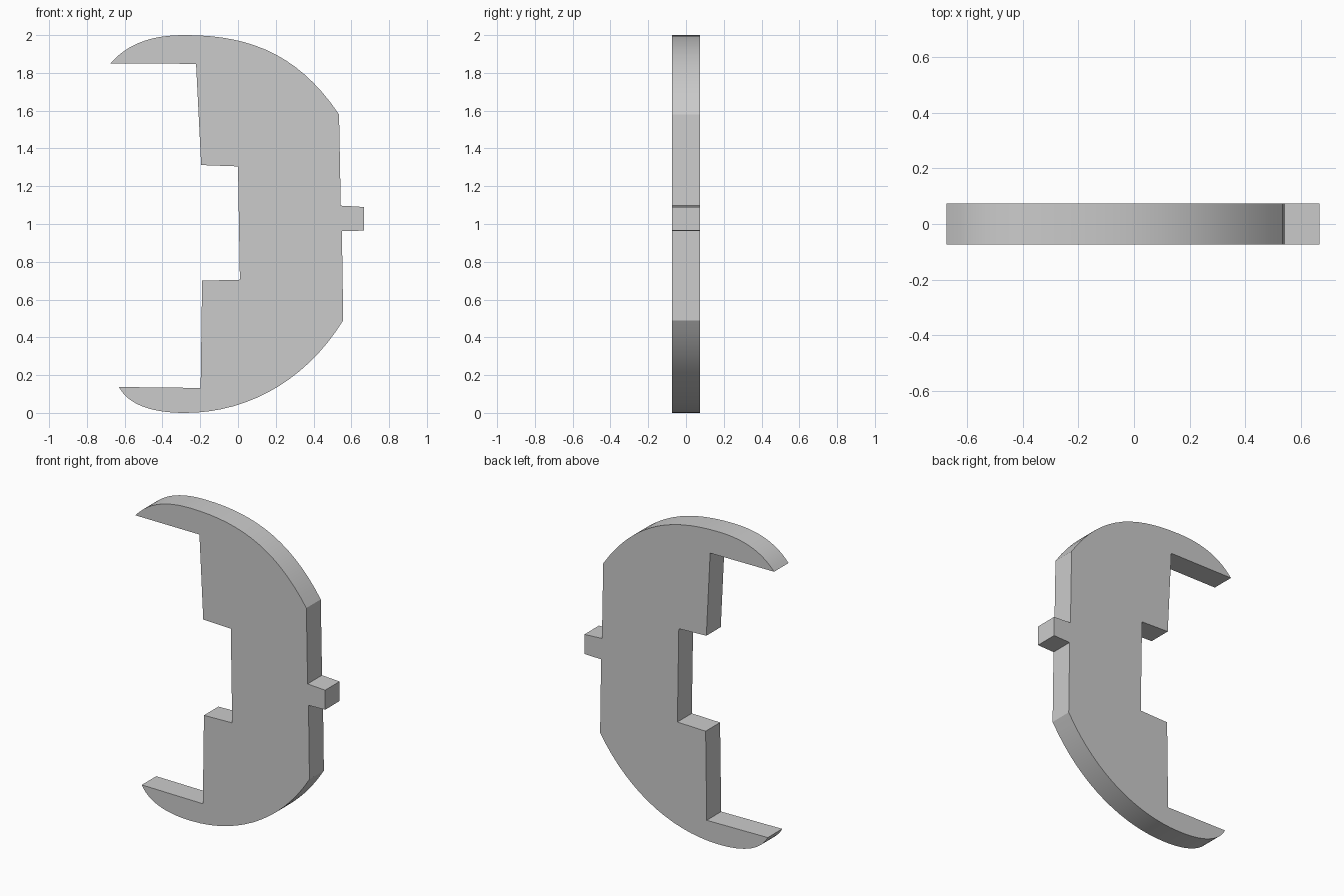
import bpy
import bmesh
import math
from mathutils import Vector
from mathutils.geometry import interpolate_bezier

HALF_DEPTH = 0.073
STEPS = 16

cube = bpy.data.objects.get("Cube")
if cube:
    bpy.data.objects.remove(cube, do_unlink=True)


def flat_material(name, color):
    mat = bpy.data.materials.new(name)
    mat.use_nodes = True
    mat.diffuse_color = color
    mat.node_tree.nodes["Principled BSDF"].inputs["Base Color"].default_value = color
    return mat


def arc(*controls):
    """Points along one cubic curve, without its last point."""
    return [tuple(p) for p in interpolate_bezier(*map(Vector, controls), STEPS)][:-1]


def extruded_plate(name, outline, material):
    bm = bmesh.new()
    face = bm.faces.new([bm.verts.new((x, -HALF_DEPTH, z)) for x, z in outline])
    extruded = bmesh.ops.extrude_face_region(bm, geom=[face], use_keep_orig=True)
    moved = [v for v in extruded["geom"] if isinstance(v, bmesh.types.BMVert)]
    bmesh.ops.translate(bm, verts=moved, vec=(0, 2 * HALF_DEPTH, 0))
    bmesh.ops.recalc_face_normals(bm, faces=bm.faces)
    mesh = bpy.data.meshes.new(name)
    bm.to_mesh(mesh)
    bm.free()
    mesh.materials.append(material)
    obj = bpy.data.objects.new(name, mesh)
    bpy.context.collection.objects.link(obj)
    return obj


# Curved top, from the tip of the upper arm to the straight back
top_curve = (arc((-0.675, 1.85), (-0.58, 1.96), (-0.45, 2.0), (-0.28, 2.0))
             + arc((-0.28, 2.0), (0.06, 2.0), (0.32, 1.90), (0.535, 1.58)))

# Straight back with its small square tab
back_edge = [(0.535, 1.58), (0.544, 1.097), (0.668, 1.09),
             (0.668, 0.965), (0.55, 0.962)]

# Curved bottom, round to the tip of the lower arm
bottom_curve = (arc((0.557, 0.49), (0.36, 0.17), (0.05, 0.0), (-0.28, 0.0))
                + arc((-0.28, 0.0), (-0.45, 0.0), (-0.58, 0.04), (-0.63, 0.137)))

# Stepped opening between the two arms
opening = [(-0.63, 0.137), (-0.198, 0.132), (-0.19, 0.70), (0.01, 0.705),
           (0.0, 1.305), (-0.195, 1.312), (-0.222, 1.848)]

grey = flat_material("light_grey", (0.6, 0.6, 0.6, 1.0))
plate = extruded_plate("notched_plate",
                       top_curve + back_edge + bottom_curve + opening, grey)

# Smooth the curved rims, keep the corners sharp
bpy.ops.object.select_all(action="DESELECT")
plate.select_set(True)
bpy.context.view_layer.objects.active = plate
bpy.ops.object.shade_smooth_by_angle(angle=math.radians(25))
